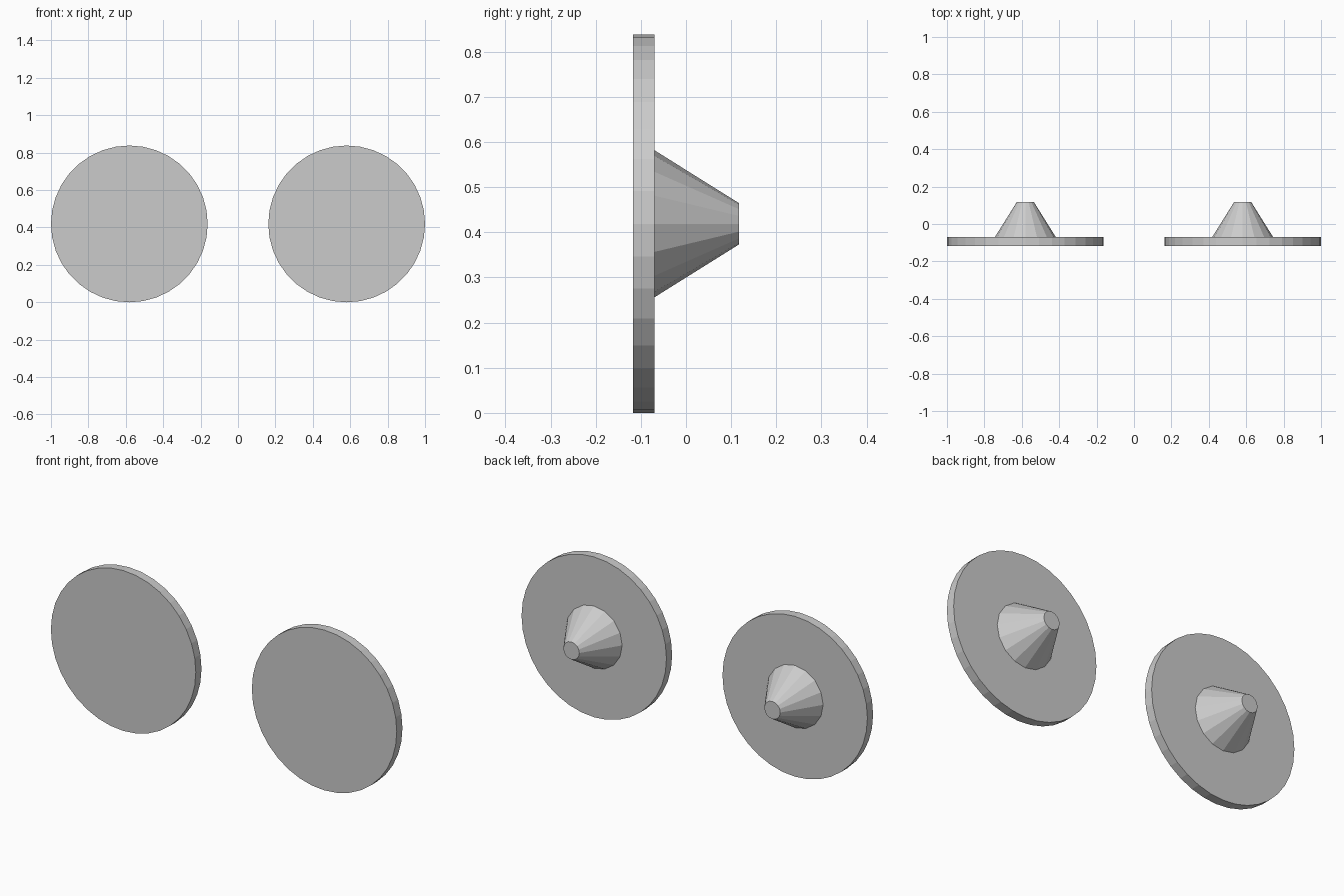
import bpy
import math

if "Cube" in bpy.data.objects:
    bpy.data.objects.remove(bpy.data.objects["Cube"])

# Single flat grey for every part
grey = bpy.data.materials.new("light_grey")
grey.diffuse_color = (0.6, 0.6, 0.6, 1.0)
grey.use_nodes = True
grey.node_tree.nodes["Principled BSDF"].inputs["Base Color"].default_value = grey.diffuse_color

DISC_R = 0.419
CENTRE_X = 1.0 - DISC_R
FRONT_Y, JOIN_Y, TIP_Y = -0.117, -0.07, 0.117


def frustum(name, x, y0, y1, r0, r1, sides):
    """Flat-shaded round part running along y from y0 (radius r0) to y1 (radius r1)."""
    bpy.ops.mesh.primitive_cone_add(
        vertices=sides, radius1=r0, radius2=r1, depth=y1 - y0,
        location=(x, (y0 + y1) / 2, DISC_R), rotation=(-math.pi / 2, 0, 0))
    part = bpy.context.object
    part.name = name
    part.data.materials.append(grey)


for side, sign in (("left", -1), ("right", 1)):
    x = sign * CENTRE_X
    # Thin front disc
    frustum(side + "_disc", x, FRONT_Y, JOIN_Y, DISC_R, DISC_R, 36)
    # Tapered stem on the back
    frustum(side + "_stem", x, JOIN_Y, TIP_Y, 0.163, 0.046, 16)
